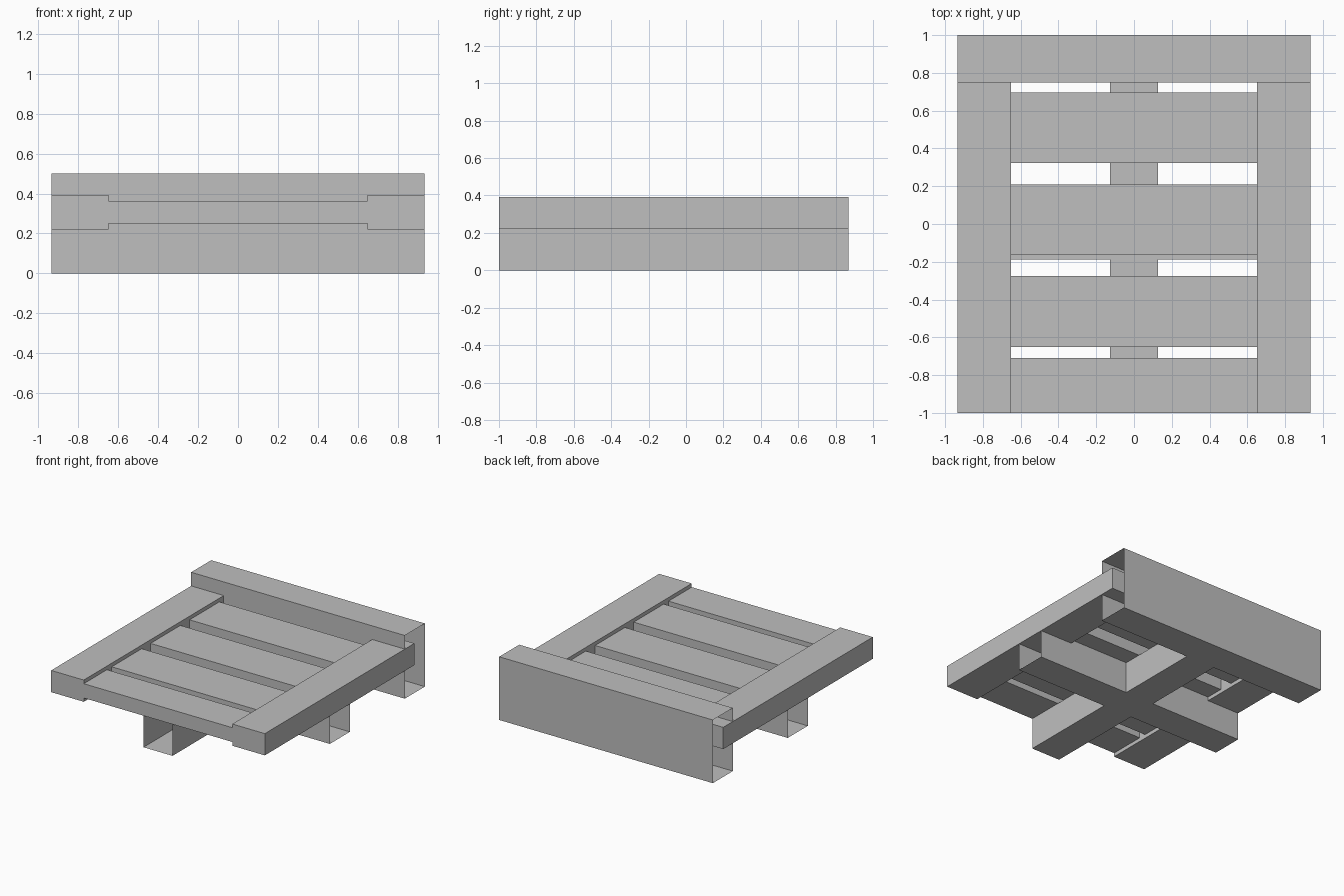
import bpy
import bmesh
from mathutils import Matrix, Vector

cube = bpy.data.objects.get("Cube")
if cube:
    bpy.data.objects.remove(cube, do_unlink=True)

# One plain grey for the whole pallet
grey = bpy.data.materials.new("plain grey")
grey.use_nodes = True
colour = (0.52, 0.52, 0.52, 1)
grey.diffuse_color = colour
grey.node_tree.nodes["Principled BSDF"].inputs["Base Color"].default_value = colour


def board(name, xs, ys, zs, open_axis=None):
    """Box between the given limits; open_axis leaves both ends open along that axis."""
    lows, highs = Vector((xs[0], ys[0], zs[0])), Vector((xs[1], ys[1], zs[1]))
    bm = bmesh.new()
    place = Matrix.Translation((lows + highs) / 2) @ Matrix.Diagonal((*(highs - lows), 1))
    bmesh.ops.create_cube(bm, size=1, matrix=place)
    bm.normal_update()
    if open_axis is not None:
        ends = [f for f in bm.faces if abs(f.normal[open_axis]) > 0.9]
        bmesh.ops.delete(bm, geom=ends, context='FACES_ONLY')
    mesh = bpy.data.meshes.new(name)
    bm.to_mesh(mesh)
    bm.free()
    mesh.materials.append(grey)
    obj = bpy.data.objects.new(name, mesh)
    bpy.context.collection.objects.link(obj)
    return obj


X, Y = 0, 1
half_width, inner = 0.935, 0.65
front, rail_back = -1.0, 0.87

# Tall hollow beam across the back, open at both ends
board("back_beam", (-half_width, half_width), (0.75, 1.0), (0, 0.5), X)

# Side rails running into the back beam
board("left_rail", (inner, half_width), (front, rail_back), (0.22, 0.392))
board("right_rail", (-half_width, -inner), (front, rail_back), (0.22, 0.392))

# Hollow cross-shaped runners underneath
board("long_runner", (-0.127, 0.127), (front, rail_back), (0, 0.25), Y)
board("cross_runner", (-half_width, half_width), (-0.187, 0.063), (0, 0.25), X)

# Deck slats between the rails
slats = [(front, -0.71), (-0.65, -0.275), (-0.165, 0.208), (0.323, 0.695)]
for i, span in enumerate(slats, 1):
    board(f"deck_slat_{i}", (-inner, inner), span, (0.25, 0.363))
